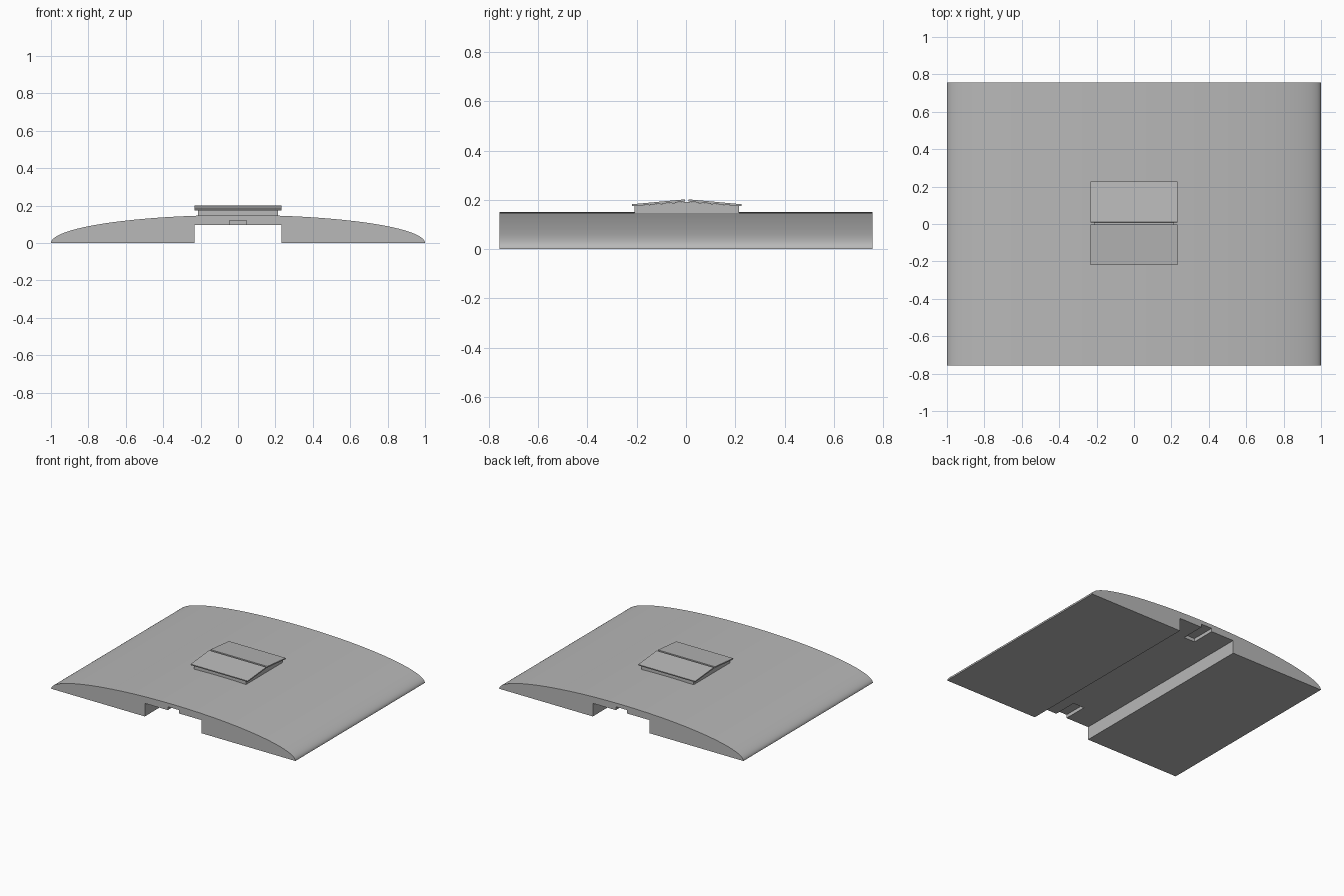
import bpy, bmesh, math

old = bpy.data.objects.get("Cube")
if old:
    bpy.data.objects.remove(old, do_unlink=True)

grey = bpy.data.materials.new("plain grey")
grey.use_nodes = True
colour = (0.48, 0.48, 0.48, 1)
grey.diffuse_color = colour
grey.node_tree.nodes["Principled BSDF"].inputs["Base Color"].default_value = colour


def extrude(name, points, axis, start, end):
    """Prism from a 2D profile: (x, z) along y, or (y, z) along x."""
    def place(p, depth):
        return (p[0], depth, p[1]) if axis == "y" else (depth, p[0], p[1])
    bm = bmesh.new()
    face = bm.faces.new([bm.verts.new(place(p, start)) for p in points])
    grown = bmesh.ops.extrude_face_region(bm, geom=[face])["geom"]
    move = place((0, 0), end - start)
    bmesh.ops.translate(bm, vec=move, verts=[v for v in grown if isinstance(v, bmesh.types.BMVert)])
    bmesh.ops.recalc_face_normals(bm, faces=bm.faces)
    mesh = bpy.data.meshes.new(name)
    bm.to_mesh(mesh)
    bm.free()
    mesh.materials.append(grey)
    obj = bpy.data.objects.new(name, mesh)
    bpy.context.collection.objects.link(obj)
    return obj


# Domed slab with a channel along its underside
half_length = 0.757
height = 0.15
channel, ceiling = 0.233, 0.097
steps = 72
dome = [(math.cos(math.pi * i / steps), height * math.sin(math.pi * i / steps))
        for i in range(steps + 1)]
profile = dome + [(-channel, 0), (-channel, ceiling), (channel, ceiling), (channel, 0)]
body = extrude("domed_body", profile, "y", -half_length, half_length)

# Small notch in the channel ceiling at each end
notch = [(-0.045, 0.08), (0.045, 0.08), (0.045, 0.122), (-0.045, 0.122)]
for side in (-1, 1):
    cutter = extrude("notch_cutter", notch, "y", side * (half_length - 0.18), side * 0.9)
    cutter.hide_render = True
    cut = body.modifiers.new("notch", "BOOLEAN")
    cut.operation = "DIFFERENCE"
    cut.solver = "EXACT"
    cut.object = cutter
    bpy.context.view_layer.objects.active = body
    bpy.ops.object.modifier_apply(modifier=cut.name)
    bpy.data.objects.remove(cutter, do_unlink=True)

bpy.ops.object.select_all(action="DESELECT")
body.select_set(True)
bpy.context.view_layer.objects.active = body
bpy.ops.object.shade_smooth_by_angle(angle=math.radians(30))

# Gabled vent box on top
mid = 0.003
half = 0.213
gable = [(mid - half, 0.13), (mid + half, 0.13), (mid + half, 0.175),
         (mid, 0.192), (mid - half, 0.175)]
extrude("vent_box", gable, "x", -half, half)

# Two sloping roof plates with a gap at the ridge
plate = [(0.006, 0.193), (0.222, 0.174), (0.223, 0.182), (0.007, 0.202)]
for side, name in ((-1, "front_roof_plate"), (1, "back_roof_plate")):
    extrude(name, [(mid + side * y, z) for y, z in plate], "x", -channel, channel)
